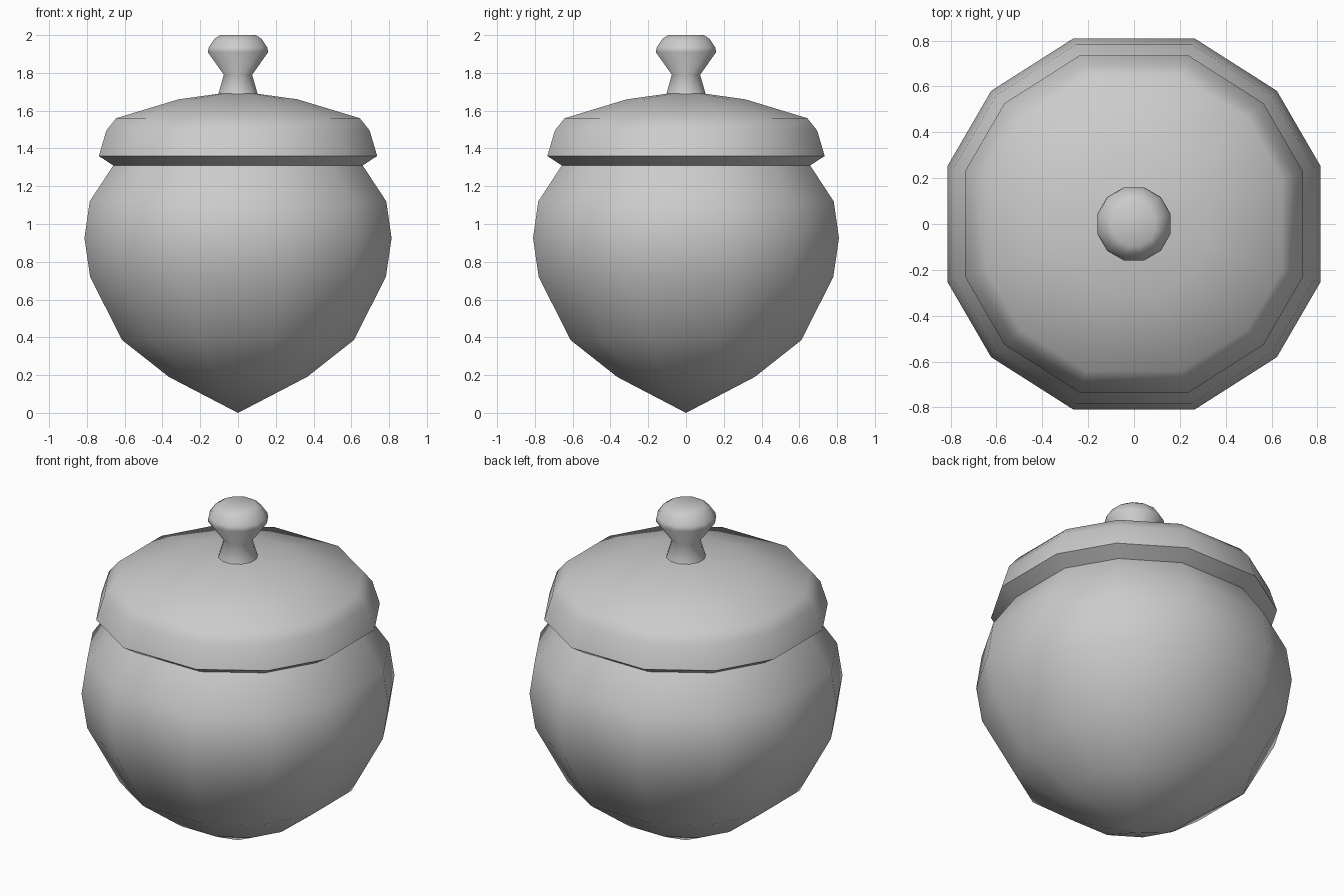
import bpy
import bmesh
from math import sin, cos, radians

if "Cube" in bpy.data.objects:
    bpy.data.objects.remove(bpy.data.objects["Cube"])

# Twelve slightly uneven sides, mirrored over x and y
QUARTER = [17.3, 43.0, 72.0]
JAR_ANGLES = sorted([a for q in QUARTER for a in (q, 180 - q, 180 + q, 360 - q)])
KNOB_ANGLES = [15 + 30 * i for i in range(12)]


def lathe(name, profile, angles, smooth_angle):
    """Sweep (half width, z) points round z; zero width makes a pole."""
    bm = bmesh.new()
    scale = 1 / cos(radians(angles[0]))
    rings = []
    for w, z in profile:
        if w == 0:
            rings.append([bm.verts.new((0, 0, z))])
        else:
            r = w * scale
            rings.append([bm.verts.new((r * cos(radians(a)), r * sin(radians(a)), z))
                          for a in angles])
    n = len(angles)
    for low, high in zip(rings, rings[1:]):
        for i in range(n):
            j = (i + 1) % n
            if len(low) == 1:
                bm.faces.new((low[0], high[j], high[i]))
            elif len(high) == 1:
                bm.faces.new((low[i], low[j], high[0]))
            else:
                bm.faces.new((low[i], low[j], high[j], high[i]))
    bmesh.ops.recalc_face_normals(bm, faces=bm.faces[:])
    mesh = bpy.data.meshes.new(name)
    bm.to_mesh(mesh)
    bm.free()
    obj = bpy.data.objects.new(name, mesh)
    bpy.context.collection.objects.link(obj)
    bpy.ops.object.select_all(action='DESELECT')
    obj.select_set(True)
    bpy.context.view_layer.objects.active = obj
    bpy.ops.object.shade_smooth_by_angle(angle=radians(smooth_angle))
    return obj


# Acorn-shaped bowl with a pointed base
lathe("jar_body", [(0, 0), (0.365, 0.19), (0.613, 0.385), (0.783, 0.72),
                   (0.813, 0.925), (0.785, 1.12), (0.66, 1.31)], JAR_ANGLES, 60)

# Domed lid with an overhanging, undercut rim
lathe("lid", [(0.66, 1.31), (0.737, 1.36), (0.697, 1.495), (0.645, 1.56),
              (0.315, 1.66), (0.1, 1.69), (0, 1.69)], JAR_ANGLES, 60)

# Waisted knob on top
lathe("lid_knob", [(0.105, 1.685), (0.075, 1.79), (0.16, 1.91), (0.155, 1.935),
                   (0.125, 1.98), (0.095, 2.0), (0, 2.0)], KNOB_ANGLES, 80)
